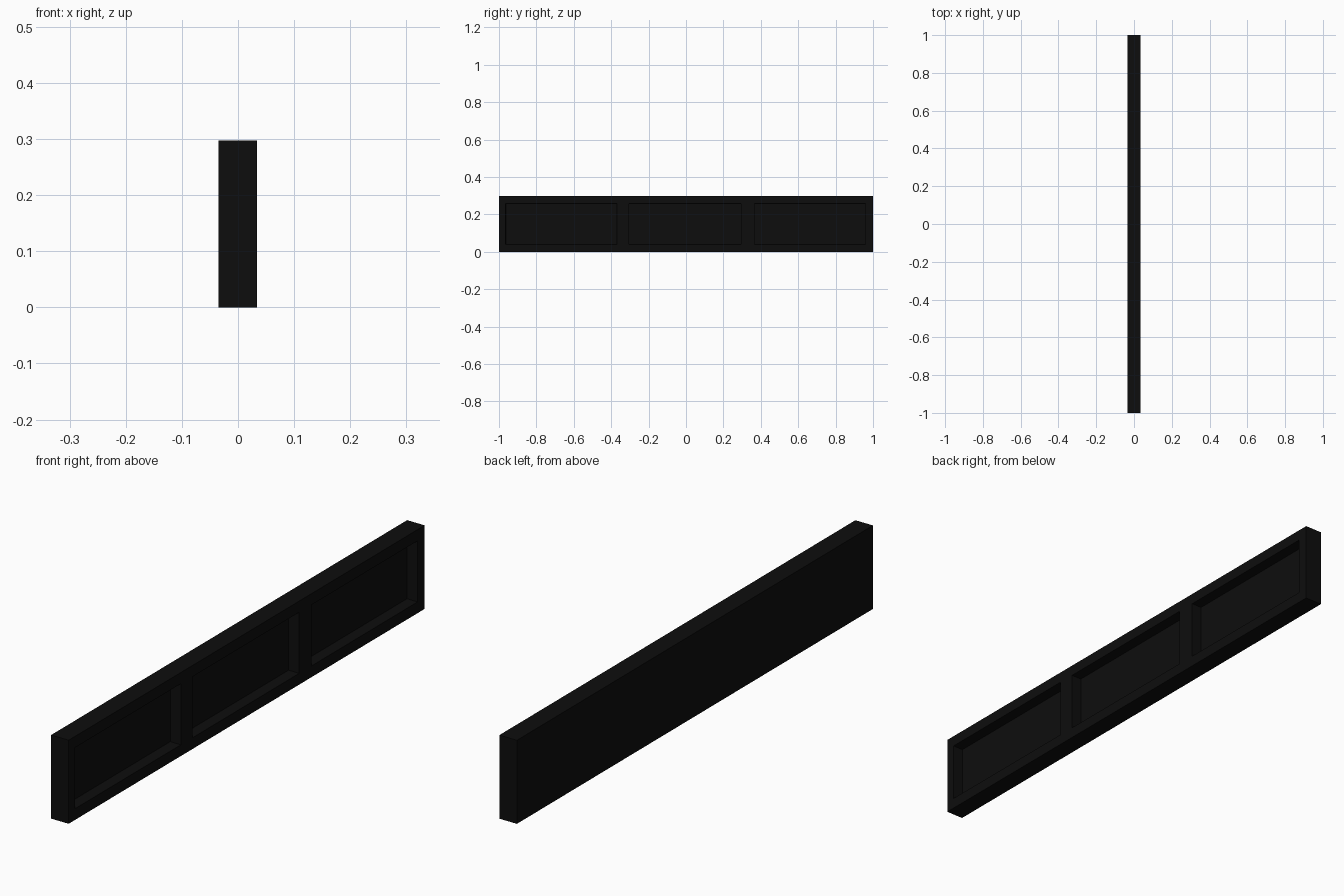
import bpy, bmesh

if "Cube" in bpy.data.objects:
    bpy.data.objects.remove(bpy.data.objects["Cube"])

H = 0.297
BACK, FRONT = -0.035, 0.034
DEPTH = 0.04
ys = [-1, -0.965, -0.37, -0.305, 0.295, 0.365, 0.96, 1]
zs = [0, 0.04, 0.257, H]

bm = bmesh.new()

# Front sheet divided into rails, stiles and panel openings
grid = [[bm.verts.new((FRONT, y, z)) for z in zs] for y in ys]
panels = []
for i in range(len(ys) - 1):
    for j in range(len(zs) - 1):
        f = bm.faces.new((grid[i][j], grid[i + 1][j], grid[i + 1][j + 1], grid[i][j + 1]))
        if j == 1 and i % 2 == 1:
            panels.append(f)

# Sides and back of the board
rim = [e for e in bm.edges if e.is_boundary]
walls = bmesh.ops.extrude_edge_only(bm, edges=rim)["geom"]
for v in walls:
    if isinstance(v, bmesh.types.BMVert):
        v.co.x = BACK
back = [e for e in bm.edges if e.is_boundary]
bmesh.ops.contextual_create(bm, geom=back)
bmesh.ops.recalc_face_normals(bm, faces=bm.faces[:])

# Recessed panels
bmesh.ops.inset_individual(bm, faces=panels, thickness=0.002, depth=-DEPTH)

# Slightly eased outer front edge
for v in bm.verts:
    if v.co.x == FRONT and (abs(v.co.y) == 1 or v.co.z < 0.001 or v.co.z > H - 0.001):
        v.co.x = FRONT - 0.001

me = bpy.data.meshes.new("panelled_board")
bm.to_mesh(me)
bm.free()
board = bpy.data.objects.new("panelled_board", me)
bpy.context.collection.objects.link(board)

mat = bpy.data.materials.new("black")
mat.diffuse_color = (0.004, 0.004, 0.004, 1)
mat.use_nodes = True
mat.node_tree.nodes["Principled BSDF"].inputs["Base Color"].default_value = mat.diffuse_color
me.materials.append(mat)
